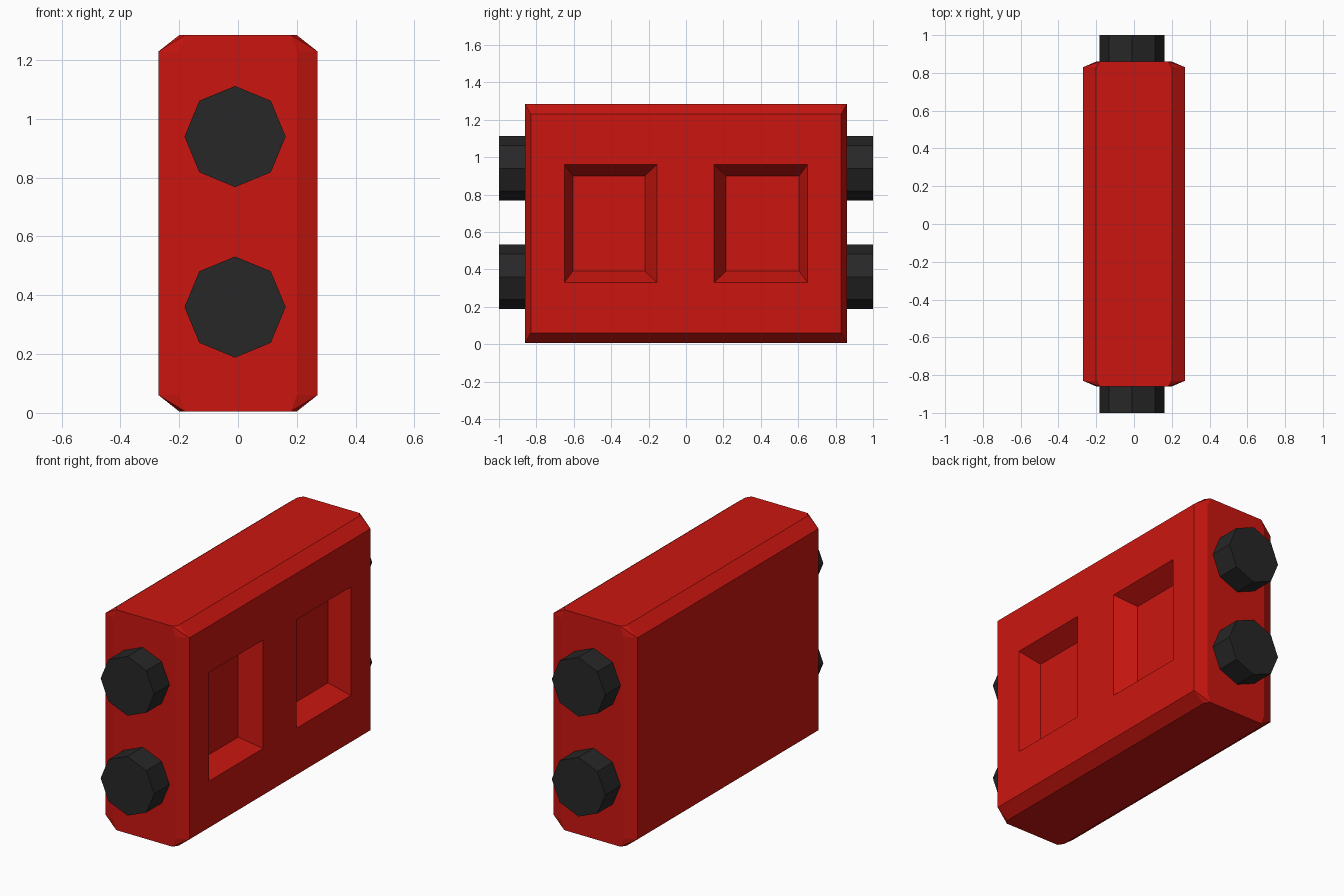
import bpy, bmesh, math
from itertools import product
from mathutils import Matrix

if "Cube" in bpy.data.objects:
    bpy.data.objects.remove(bpy.data.objects["Cube"])


def material(name, rgb):
    m = bpy.data.materials.new(name)
    m.diffuse_color = (*rgb, 1)
    m.use_nodes = True
    m.node_tree.nodes["Principled BSDF"].inputs["Base Color"].default_value = m.diffuse_color
    return m


def to_object(name, bm, mat=None):
    me = bpy.data.meshes.new(name)
    bmesh.ops.recalc_face_normals(bm, faces=bm.faces)
    bm.to_mesh(me)
    bm.free()
    ob = bpy.data.objects.new(name, me)
    bpy.context.collection.objects.link(ob)
    if mat:
        me.materials.append(mat)
    return ob


def hull(name, points, mat=None):
    bm = bmesh.new()
    for p in points:
        bm.verts.new(p)
    bmesh.ops.convex_hull(bm, input=bm.verts[:])
    bmesh.ops.dissolve_limit(bm, angle_limit=0.01, verts=bm.verts[:], edges=bm.edges[:])
    return to_object(name, bm, mat)


red = material("red", (0.6, 0.008, 0.005))
black = material("black", (0.02, 0.02, 0.02))

# Slab body with bevelled broad sides and clipped corners
mid_z = 0.645
corner = [(0.27, 0.83, 0.585), (0.20, 0.86, 0.585), (0.20, 0.83, 0.64), (0.18, 0.86, 0.64)]
body = hull("body", [(sx * x, sy * y, mid_z + sz * z)
                     for sx, sy, sz in product((-1, 1), repeat=3)
                     for x, y, z in corner], red)

# Two tapered pockets sunk into the right side
outer_z, inner_z = (0.33, 0.96), (0.39, 0.90)
for name, outer_y, inner_y in (("front", (-0.65, -0.155), (-0.605, -0.22)),
                               ("back", (0.15, 0.65), (0.215, 0.605))):
    pts = [(x, y, z) for x in (0.27, 0.40) for y in outer_y for z in outer_z]
    pts += [(0.155, y, z) for y in inner_y for z in inner_z]
    cutter = hull(name + "_pocket_cutter", pts, red)
    cutter.hide_render = True
    cutter.hide_set(True)
    cut = body.modifiers.new(name + "_pocket", "BOOLEAN")
    cut.operation = "DIFFERENCE"
    cut.solver = "EXACT"
    cut.object = cutter

# Bake the pockets and discard the cutters
bpy.context.view_layer.objects.active = body
for cut in list(body.modifiers):
    cutter = cut.object
    bpy.ops.object.modifier_apply(modifier=cut.name)
    bpy.data.objects.remove(cutter)

# Octagonal studs on both ends
for side, end in ((-1, "front"), (1, "back")):
    for z, level in ((0.36, "lower"), (0.94, "upper")):
        bm = bmesh.new()
        bmesh.ops.create_cone(bm, cap_ends=True, segments=8, radius1=0.172, radius2=0.172,
                              depth=0.18, matrix=Matrix.Rotation(math.pi / 2, 4, "X"))
        stud = to_object(f"{end}_{level}_stud", bm, black)
        stud.location = (-0.01, side * 0.91, z)
